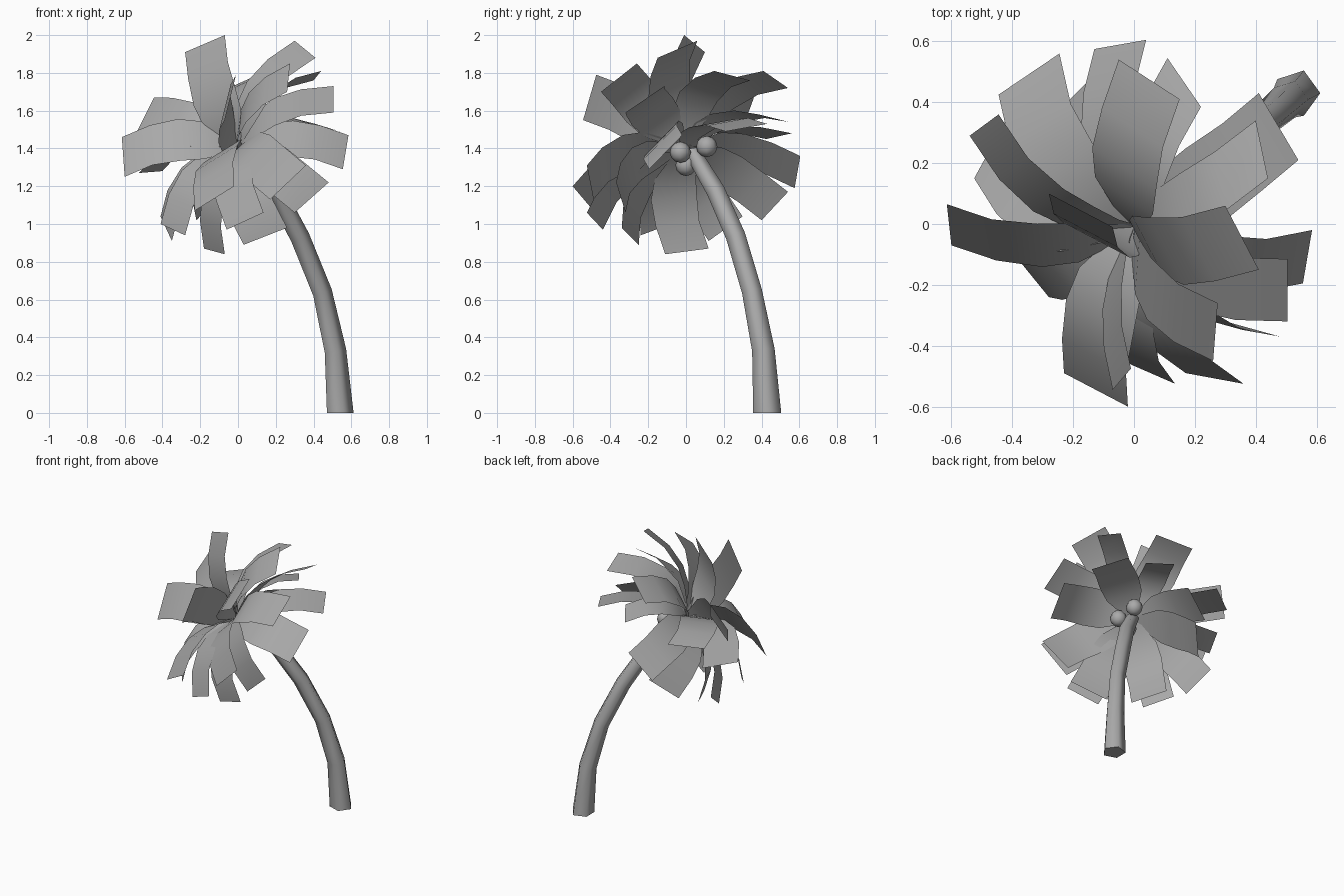
import bpy, bmesh
from math import cos, sin, tau
from mathutils import Vector

if "Cube" in bpy.data.objects:
    bpy.data.objects.remove(bpy.data.objects["Cube"])

grey = bpy.data.materials.new("mid_grey")
grey.diffuse_color = (.4, .4, .4, 1)
grey.use_nodes = True
grey.node_tree.nodes["Principled BSDF"].inputs["Base Color"].default_value = grey.diffuse_color


def finish(bm, name, smooth=40):
    me = bpy.data.meshes.new(name)
    bm.to_mesh(me)
    bm.free()
    me.materials.append(grey)
    ob = bpy.data.objects.new(name, me)
    bpy.context.collection.objects.link(ob)
    bpy.ops.object.select_all(action='DESELECT')
    ob.select_set(True)
    bpy.context.view_layer.objects.active = ob
    bpy.ops.object.shade_smooth_by_angle(angle=smooth * tau / 360)
    return ob


# Trunk: tapered five-sided tube swept along a bending path
path = [Vector(p) for p in [(.534, .43, 0), (.510, .41, .33), (.442, .35, .64),
                            (.325, .265, .93), (.20, .16, 1.17), (.04, .035, 1.38)]]
radii = [.078, .063, .056, .055, .052, .043]
SIDES = 5
bm = bmesh.new()
rings = []
for i, (p, r) in enumerate(zip(path, radii)):
    t = (path[min(i + 1, len(path) - 1)] - path[max(i - 1, 0)]).normalized()
    if i == 0:
        t = Vector((0, 0, 1))
    u = (Vector((1, 0, 0)) - t * t.x).normalized()
    v = t.cross(u)
    rings.append([bm.verts.new(p + r * (u * cos(tau * k / SIDES) + v * sin(tau * k / SIDES)))
                  for k in range(SIDES)])
for a, b in zip(rings, rings[1:]):
    for k in range(SIDES):
        j = (k + 1) % SIDES
        bm.faces.new((a[k], a[j], b[j], b[k]))
bm.faces.new(rings[0][::-1])
bm.faces.new(rings[-1])
finish(bm, "trunk", 80)

# Fronds: each given by the two corners of its tip
upper = [
    ((-.28, .10, 1.91), (-.07, -.01, 2.0)),
    ((.30, .06, 1.97), (.41, -.15, 1.88)),
    ((.275, -.26, 1.85), (.26, -.45, 1.70)),
    ((.44, .15, 1.81), (.40, .34, 1.76)),
    ((-.05, .54, 1.72), (.15, .41, 1.81)),
    ((.54, .21, 1.49), (.41, .43, 1.53)),
    ((.505, -.115, 1.73), (.505, -.32, 1.59)),
    ((-.445, .36, 1.67), (-.54, .29, 1.48)),
    ((-.245, .56, 1.48), (-.445, .425, 1.45)),
    ((.11, .545, 1.54), (.22, .385, 1.58)),
    ((-.01, -.475, 1.79), (-.07, -.545, 1.55)),
]
lower = [
    ((.585, -.02, 1.47), (.555, -.195, 1.29)),
    ((.36, -.525, 1.31), (.17, -.49, 1.13)),
    ((.48, -.37, 1.22), (.30, -.32, 1.06)),
    ((.26, -.34, .98), (.03, -.25, .89)),
    ((-.18, .12, .87), (-.07, -.11, .84)),
    ((-.02, -.60, 1.20), (-.23, -.49, 1.07)),
    ((.135, -.525, 1.06), (-.06, -.44, .97)),
    ((-.41, -.08, 1.0), (-.28, -.24, .94)),
    ((-.41, .30, 1.04), (-.35, .12, .91)),
    ((-.615, .065, 1.46), (-.60, -.07, 1.25)),
    ((.04, .605, 1.36), (-.13, .575, 1.19)),
    ((-.525, .15, 1.27), (-.40, .38, 1.28)),
    ((-.08, .54, 1.17), (-.22, .40, 1.02)),
]
crown = Vector((0, -.01, 1.40))
axis = Vector((-.5, -.54, .55)).normalized()


def frond(a, b, name):
    a, b = Vector(a), Vector(b)
    tip, half = (a + b) / 2, (b - a) / 2
    along = (tip - crown).normalized()
    lift = axis - along * axis.dot(along)
    bm = bmesh.new()
    prev = None
    for t, w in ((0, .2), (.12, .5), (.3, .95), (.5, 1.05), (.75, 1), (1, 1)):
        c = crown.lerp(tip, t) + lift * .43 * t * (1 - t)
        row = [bm.verts.new(c - half * w), bm.verts.new(c + half * w)]
        if prev:
            bm.faces.new((prev[0], prev[1], row[1], row[0]))
        prev = row
    finish(bm, name)


for i, (a, b) in enumerate(upper):
    frond(a, b, f"upper_frond_{i + 1}")
for i, (a, b) in enumerate(lower):
    frond(a, b, f"lower_frond_{i + 1}")

# Nuts clustered round the top of the trunk
for i, p in enumerate([(.11, -.03, 1.38), (.09, .11, 1.41), (.05, 0, 1.31)]):
    bpy.ops.mesh.primitive_uv_sphere_add(segments=8, ring_count=6, radius=.056, location=p)
    nut = bpy.context.object
    nut.name = f"nut_{i + 1}"
    nut.data.materials.append(grey)
    bpy.ops.object.shade_smooth_by_angle(angle=1.0)
